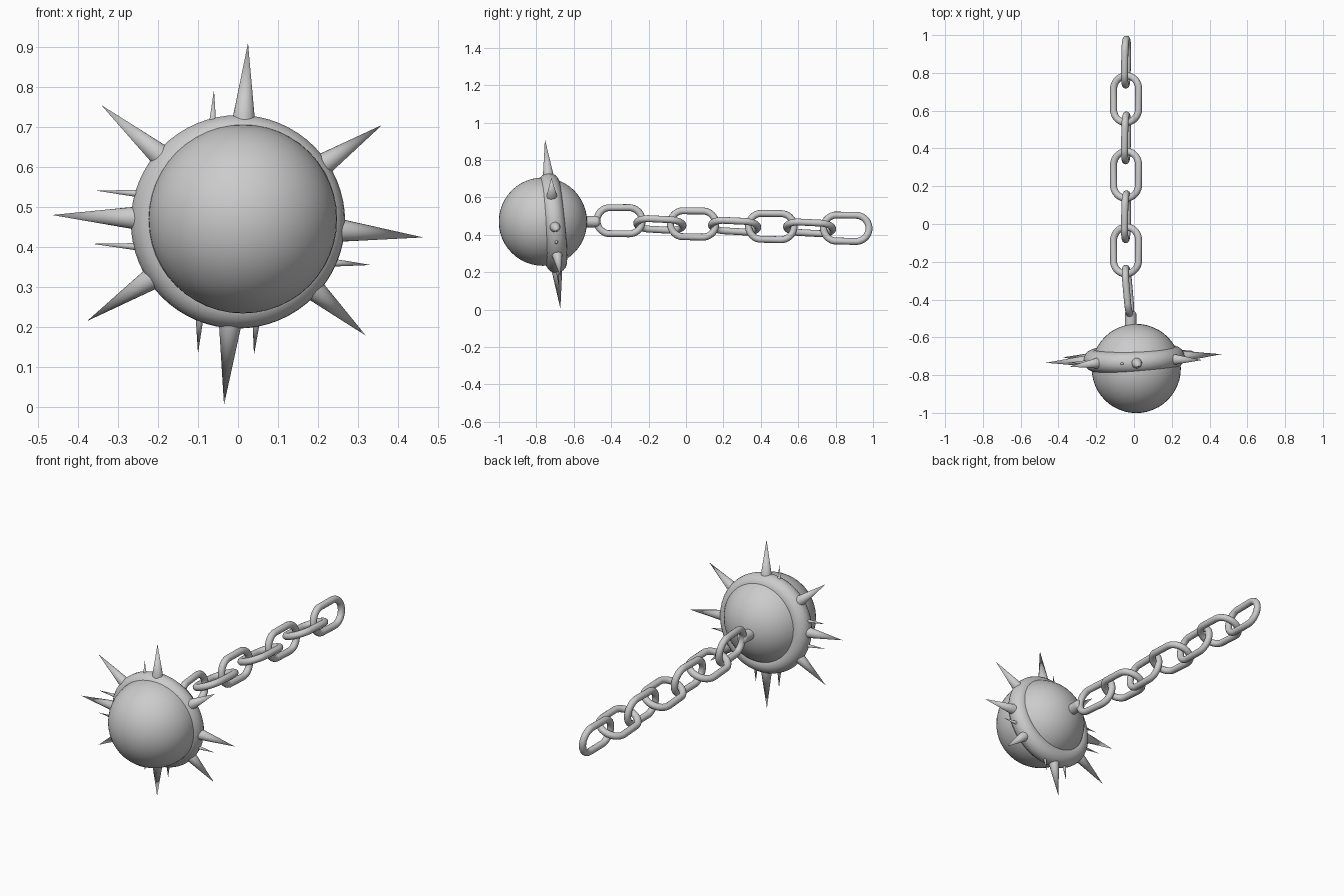
import bpy
import math
from mathutils import Matrix, Vector

cube = bpy.data.objects.get("Cube")
if cube:
    bpy.data.objects.remove(cube, do_unlink=True)

steel = bpy.data.materials.new("grey_steel")
steel.use_nodes = True
GREY = (0.6, 0.6, 0.6, 1)
steel.diffuse_color = GREY
steel.node_tree.nodes["Principled BSDF"].inputs["Base Color"].default_value = GREY


def finish(name, angle=40):
    """Name, colour and smooth the active object."""
    ob = bpy.context.object
    ob.name = name
    ob.data.materials.clear()
    ob.data.materials.append(steel)
    bpy.ops.object.shade_smooth_by_angle(angle=math.radians(angle))
    return ob


# Heavy ball
bpy.ops.mesh.primitive_uv_sphere_add(segments=48, ring_count=24, radius=0.236,
                                     location=(0.012, -0.765, 0.47))
finish("ball")

# Slightly tilted raised band around the ball
CENTRE = Vector((0, -0.713, 0.463))
TILT_X, TILT_Z = 0.043, -0.094
normal = Vector((-TILT_X, 1, -TILT_Z)).normalized()
bpy.ops.mesh.primitive_torus_add(major_radius=0.211, minor_radius=0.057,
                                 major_segments=64, minor_segments=20,
                                 location=CENTRE,
                                 rotation=normal.to_track_quat('Z', 'Y').to_euler())
finish("band")


def on_band(x, z):
    """Point in the tilted plane of the band."""
    return Vector((x, CENTRE.y + TILT_X * x + TILT_Z * (z - CENTRE.z), z))


def spike(name, base, tip, radius):
    axis = tip - base
    bpy.ops.mesh.primitive_cone_add(vertices=20, radius1=radius, radius2=0,
                                    depth=axis.length, location=(base + tip) / 2,
                                    rotation=axis.to_track_quat('Z', 'Y').to_euler())
    finish(name)


# Large spikes radiating from the band
large_tips = [(0.025, 0.91), (0.36, 0.705), (0.463, 0.424), (0.32, 0.178),
              (-0.035, 0.005), (-0.377, 0.215), (-0.465, 0.48), (-0.342, 0.755)]
for i, (x, z) in enumerate(large_tips):
    tip = on_band(x, z)
    base = CENTRE + (tip - CENTRE).normalized() * 0.245
    spike(f"large_spike_{i + 1}", base, tip, 0.03)

# Thin spikes: base, then tip
thin_spikes = [((-0.064, 0.70), (-0.06, 0.793)), ((-0.24, 0.533), (-0.355, 0.541)),
               ((-0.24, 0.40), (-0.365, 0.408)), ((0.235, 0.361), (0.333, 0.355)),
               ((-0.096, 0.225), (-0.1, 0.133)), ((0.046, 0.22), (0.04, 0.13))]
for i, (base, tip) in enumerate(thin_spikes):
    spike(f"thin_spike_{i + 1}", on_band(*base), on_band(*tip), 0.01)

# Short rounded neck that holds the chain
bpy.ops.mesh.primitive_cylinder_add(vertices=24, radius=0.03, depth=0.09,
                                    location=(-0.018, -0.508, 0.47),
                                    rotation=(math.pi / 2, 0, 0))
neck = finish("chain_neck")
bevel = neck.modifiers.new("rounded_ends", 'BEVEL')
bevel.width = 0.012
bevel.segments = 3


def link(name, location, length, width, roll, pitch=0, yaw=0, tube=0.0185):
    """Stadium-shaped ring swept from a torus whose halves are pulled apart."""
    radius = width / 2 - tube
    stretch = length / 2 - width / 2
    bpy.ops.mesh.primitive_torus_add(major_radius=radius, minor_radius=tube,
                                     major_segments=34, minor_segments=14)
    ob = finish(name, 60)
    for v in ob.data.vertices:
        v.co.y += math.copysign(stretch, v.co.y)
    turn = (Matrix.Rotation(math.radians(yaw), 4, 'Z')
            @ Matrix.Rotation(math.radians(pitch), 4, 'X')
            @ Matrix.Rotation(math.radians(roll), 4, 'Y'))
    ob.matrix_world = Matrix.Translation(location) @ turn


# Upright links alternate with flat, slightly rolled links
for i, (y, z) in enumerate([(-0.355, 0.475), (0.038, 0.458),
                            (0.456, 0.444), (0.857, 0.435)]):
    first = i == 0
    link(f"upright_link_{i + 1}", (-0.032 if first else -0.042, y, z), 0.28, 0.178,
         84, 0 if first else -1, 5 if first else -1)
for i, (y, z) in enumerate([(-0.14, 0.455), (0.26, 0.446), (0.661, 0.437)]):
    link(f"flat_link_{i + 1}", (-0.042, y, z), 0.285, 0.182, -23, -3)
